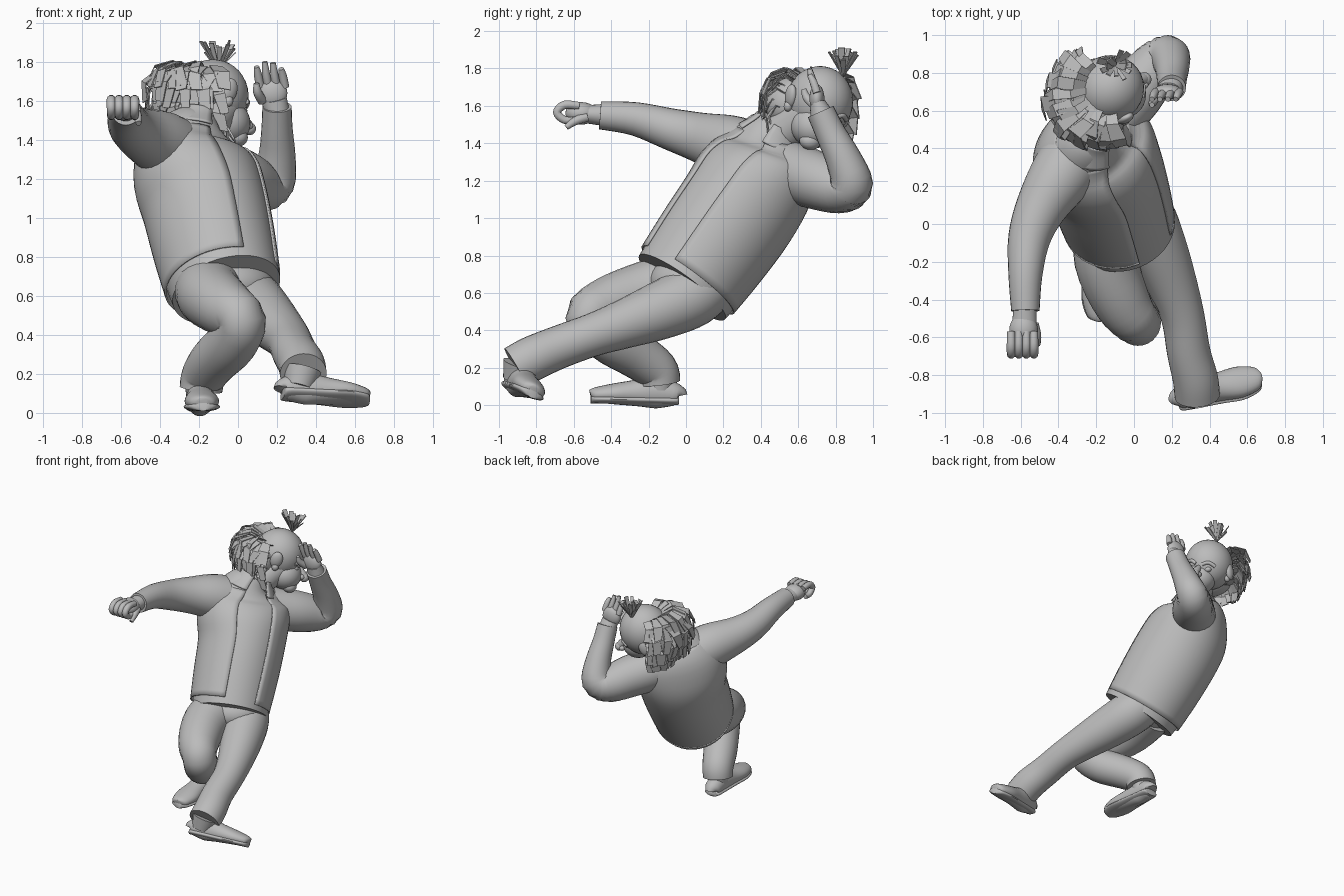
import bpy, bmesh, math, random
from mathutils import Vector as V, Matrix

random.seed(4)
if "Cube" in bpy.data.objects:
    bpy.data.objects.remove(bpy.data.objects["Cube"])

clay = bpy.data.materials.new("plain_grey")
clay.use_nodes = True
clay.diffuse_color = (0.5, 0.5, 0.5, 1)
clay.node_tree.nodes["Principled BSDF"].inputs["Base Color"].default_value = (0.5, 0.5, 0.5, 1)


def finish(name, bm, smooth=True):
    bmesh.ops.recalc_face_normals(bm, faces=bm.faces)
    me = bpy.data.meshes.new(name)
    bm.to_mesh(me)
    bm.free()
    ob = bpy.data.objects.new(name, me)
    bpy.context.collection.objects.link(ob)
    me.materials.append(clay)
    if smooth:
        bpy.ops.object.select_all(action="DESELECT")
        ob.select_set(True)
        bpy.context.view_layer.objects.active = ob
        bpy.ops.object.shade_smooth_by_angle(angle=math.radians(50))
    return ob


def spline(rows, steps):
    """Smooth rows of numbers with a Catmull-Rom curve."""
    out = []
    for i in range(len(rows) - 1):
        p = [rows[max(0, min(len(rows) - 1, i + k))] for k in (-1, 0, 1, 2)]
        for s in range(steps):
            t = s / steps
            out.append([b + t / 2 * (c - a + t * (2*a - 5*b + 4*c - d + t * (3*(b - c) + d - a)))
                        for a, b, c, d in zip(*p)])
    return out + [list(rows[-1])]


def loft(name, rows, side=(1, 0, 0), n=24, arc=(0, 360), steps=4):
    """Skin elliptical rings; each row is x, y, z, half width, half depth."""
    rows = spline([r if len(r) == 5 else (*r, r[-1]) for r in rows], steps)
    closed = arc[1] - arc[0] == 360
    bm, rings = bmesh.new(), []
    for i, (x, y, z, a, b) in enumerate(rows):
        tan = (V(rows[min(i + 1, len(rows) - 1)][:3]) - V(rows[max(i - 1, 0)][:3])).normalized()
        s = V(side)
        s = (s - tan * s.dot(tan)).normalized()
        o = tan.cross(s)
        angles = [math.radians(arc[0] + (arc[1] - arc[0]) * k / n) for k in range(n + (not closed))]
        rings.append([bm.verts.new(V((x, y, z)) + s * a * math.cos(t) + o * b * math.sin(t)) for t in angles])
    for p, q in zip(rings, rings[1:]):
        for k in range(n):
            j = (k + 1) % len(p)
            bm.faces.new((p[k], p[j], q[j], q[k]))
    if closed:
        bm.faces.new(rings[0])
        bm.faces.new(rings[-1])
    return finish(name, bm)


def ball(name, centre, size, front=(0, -1, 0)):
    """Ellipsoid with size given as depth along front, width, height."""
    f = V(front).normalized()
    r = f.cross(V((0, 0, 1))).normalized()
    u = r.cross(f)
    m = Matrix((f, r, u)).transposed().to_4x4()
    bm = bmesh.new()
    bmesh.ops.create_uvsphere(bm, u_segments=28, v_segments=18, radius=1,
                              matrix=Matrix.Translation(centre) @ m @ Matrix.Diagonal((*size, 1)))
    return finish(name, bm)


def strands(name, paths, width):
    """Flat tapering locks of hair along paths of (point, sideways) pairs."""
    bm = bmesh.new()
    for path in paths:
        w = width * random.uniform(0.75, 1.2)
        prev = None
        for p, s in path:
            pair = [bm.verts.new(p - s * w), bm.verts.new(p + s * w)]
            if prev:
                bm.faces.new((prev[0], prev[1], pair[1], pair[0]))
            prev = pair
    ob = finish(name, bm, False)
    ob.modifiers.new("thickness", "SOLIDIFY").thickness = 0.006


# Torso, open jacket and collar
LATERAL = (0.72, 0.69, 0)
body = [(-.08, .01, .67, .285, .30), (-.12, .14, .85, .30, .315), (-.165, .28, 1.05, .31, .32),
        (-.21, .37, 1.21, .33, .30), (-.23, .43, 1.34, .30, .235), (-.22, .46, 1.44, .19, .16),
        (-.19, .50, 1.50, .10, .10)]
loft("shirt", [(-.06, -.02, .63, .28, .29)] + body[1:], LATERAL, 40)
coat = [(x, y, z, a + .012, b + .01) for x, y, z, a, b in body[:-1]]
jacket = loft("jacket", coat, LATERAL, 44, (302, 615))
jacket.modifiers.new("thickness", "SOLIDIFY").thickness = 0.01
collar = loft("collar", [(-.20, .45, 1.42, .2, .18), (-.19, .48, 1.48, .15, .14), (-.18, .50, 1.52, .13, .12)],
              LATERAL, 28, (304, 612))
collar.modifiers.new("thickness", "SOLIDIFY").thickness = 0.01
loft("neck", [(-.2, .47, 1.42, .11), (-.15, .57, 1.49, .11), (-.1, .66, 1.55, .11)])

# Sleeves
loft("right_sleeve", [(-.27, .42, 1.30, .18), (-.39, .25, 1.38, .168), (-.495, .08, 1.43, .135),
                      (-.555, -.08, 1.475, .112), (-.575, -.27, 1.53, .09), (-.575, -.46, 1.55, .075)])
loft("left_sleeve", [(-.12, .56, 1.25, .16), (.01, .70, 1.20, .155), (.11, .83, 1.16, .135),
                     (.18, .885, 1.19, .115), (.20, .84, 1.32, .095), (.20, .77, 1.46, .08), (.20, .72, 1.57, .075)])

# Hands
loft("right_wrist", [(-.575, -.42, 1.55, .06), (-.58, -.52, 1.555, .065, .05)])
ball("right_palm", (-.585, -.56, 1.56), (.085, .075, .06))
for i in range(4):
    x = -.65 + i * .04
    loft(f"right_finger_{i}", [(x, -.57, 1.60, .022), (x, -.65, 1.605, .024), (x, -.69, 1.565, .023),
                               (x, -.65, 1.525, .022), (x, -.6, 1.525, .018)], n=10)
loft("right_thumb", [(-.53, -.53, 1.54, .026), (-.515, -.59, 1.52, .024), (-.51, -.64, 1.485, .015)], n=10)

loft("left_wrist", [(.20, .73, 1.54, .065), (.185, .705, 1.61, .065, .045)])
ball("left_palm", (.178, .70, 1.64), (.04, .075, .075))
for i in range(4):
    x, tip = .115 + i * .042, (1.775, 1.80, 1.795, 1.765)[i]
    loft(f"left_finger_{i}", [(x, .70, 1.67, .022), (x - .012, .68, 1.73, .021), (x - .02, .66, tip, .014)], n=10)
loft("left_thumb", [(.125, .69, 1.60, .026), (.10, .645, 1.645, .023), (.095, .63, 1.69, .014)], n=10)

# Trousers
ball("trouser_seat", (-.06, .05, .66), (.25, .25, .16), (.7, -.7, 0))
loft("right_trouser_leg", [(-.14, .04, .66, .18), (-.145, -.20, .605, .17), (-.06, -.42, .535, .15),
                           (.02, -.52, .47, .125), (-.03, -.42, .36, .13), (-.12, -.27, .27, .125),
                           (-.175, -.16, .19, .115), (-.19, -.14, .12, .11)], n=28)
loft("left_trouser_leg", [(-.04, .17, .68, .14), (.05, .04, .585, .165), (.13, -.14, .505, .155),
                          (.21, -.34, .43, .13), (.26, -.50, .375, .115), (.29, -.68, .31, .115),
                          (.325, -.82, .25, .12), (.335, -.91, .20, .12)], n=28)


# Shoes: rounded upper on a thick sole
def shoe(side_name, heel, toe, up):
    heel, toe, up = V(heel), V(toe), V(up).normalized()
    across = (toe - heel).cross(up).normalized()
    up = across.cross(toe - heel).normalized()
    shape = [(0, .035, .045), (.03, .06, .06), (.25, .07, .09), (.5, .078, .07), (.75, .088, .055),
             (.95, .065, .04), (1, .03, .03)]
    upper, sole = [], []
    for t, w, h in shape:
        p = heel.lerp(toe, t)
        upper.append((*(p + up * (h * .5 + .025)), w, h))
        sole.append((*(p + up * .024), w * 1.06, .024))
    loft(side_name + "_shoe", upper, across)
    loft(side_name + "_sole", sole, across)


shoe("right", (-.2, -.04, .0), (-.18, -.51, .01), (0, 0, 1))
shoe("left", (.23, -.945, .075), (.67, -.83, .04), (0, .43, .9))
loft("right_ankle", [(-.19, -.14, .2, .09), (-.195, -.14, .08, .07)])
loft("left_ankle", [(.33, -.88, .22, .1), (.31, -.905, .13, .075)])

# Head and face, tipped to one side
FACE = V((.85, .4, -.33)).normalized()
RIGHT = FACE.cross(V((0, .35, .93))).normalized()
UP = RIGHT.cross(FACE)
skull = V((-.13, .715, 1.625))


def on_head(forward, right, up):
    return skull + FACE * forward + RIGHT * right + UP * up


ball("skull", skull, (.185, .178, .188), FACE)
ball("jaw", (-.06, .685, 1.49), (.125, .125, .115), FACE)
ball("chin", (-.005, .665, 1.415), (.055, .06, .05), FACE)
bridge, tip = on_head(.165, 0, -.04), on_head(.235, 0, -.1)
loft("nose", [(*bridge, .018), (*bridge.lerp(tip, .6), .03), (*tip, .032)], RIGHT, 14)
ball("nose_tip", tip, (.036, .038, .034), FACE)
for s, label in ((1, "right"), (-1, "left")):
    ball(label + "_eye", on_head(.148, s * .065, -.05), (.026, .03, .022), FACE)
    ball(label + "_nostril", tip + RIGHT * s * .03 - FACE * .02, (.024, .02, .02), FACE)
    brow = [on_head(d, s * k, h) for k, d, h in ((.025, .177, -.02), (.07, .168, 0), (.115, .138, -.02))]
    loft(label + "_brow", [(*p, .014) for p in brow], UP, 10)
    ball(label + "_ear", on_head(0, s * .175, -.03), (.045, .028, .065), FACE)
    ball(label + "_ear_lobe", on_head(.01, s * .17, -.085), (.025, .022, .028), FACE)
mouth = [on_head(d, k, -.17) for k, d in ((-.05, .155), (0, .178), (.05, .155))]
loft("lips", [(*p, .016, .012) for p in mouth], UP, 10)

# Hair fringe around the back of the bald head
ball("hair_mass", (-.235, .605, 1.61), (.145, .19, .155), FACE)
locks = []
layers = [((.13, 1.76), (.22, 1.81), (.32, 1.78), (.365, 1.69)),
          ((.16, 1.70), (.28, 1.75), (.36, 1.69), (.37, 1.59)),
          ((.16, 1.62), (.28, 1.65), (.34, 1.58), (.335, 1.49)),
          ((.15, 1.54), (.24, 1.56), (.29, 1.50), (.28, 1.42))]
for profile in layers:
    for k in range(21):
        base = math.radians(132 + k * 7.2 + random.uniform(-3, 3))
        edge = 1 - .22 * abs(k - 11) / 11
        reach = edge * random.uniform(.93, 1.06)
        drop = random.uniform(-.02, .015) - (1 - edge) * .2
        path = []
        for j, (r, z) in enumerate(profile):
            ang = base + j * random.uniform(-.03, .05)
            out = V((math.cos(ang), math.sin(ang), 0))
            side = V((-out.y, out.x, random.uniform(-.25, .25)))
            path.append((V((-.13, .715, z + drop)) + out * r * reach, side * (.7 + .25 * j if j < 3 else .9)))
        locks.append(path)
strands("hair_fringe", locks, .03)

# Tuft on the crown
tuft = []
root = V((-.10, .84, 1.765))
for k in range(15):
    ang = k * 2.4
    lean = random.uniform(.3, 1.1)
    out = V((math.cos(ang) * lean, math.sin(ang) * lean * .7, 1)).normalized()
    side = V((-math.sin(ang), math.cos(ang), 0))
    length = random.uniform(.11, .17)
    tuft.append([(root + out * length * t, side * w) for t, w in ((0, .6), (.5, .9), (1, 1.1))])
strands("hair_tuft", tuft, .014)
